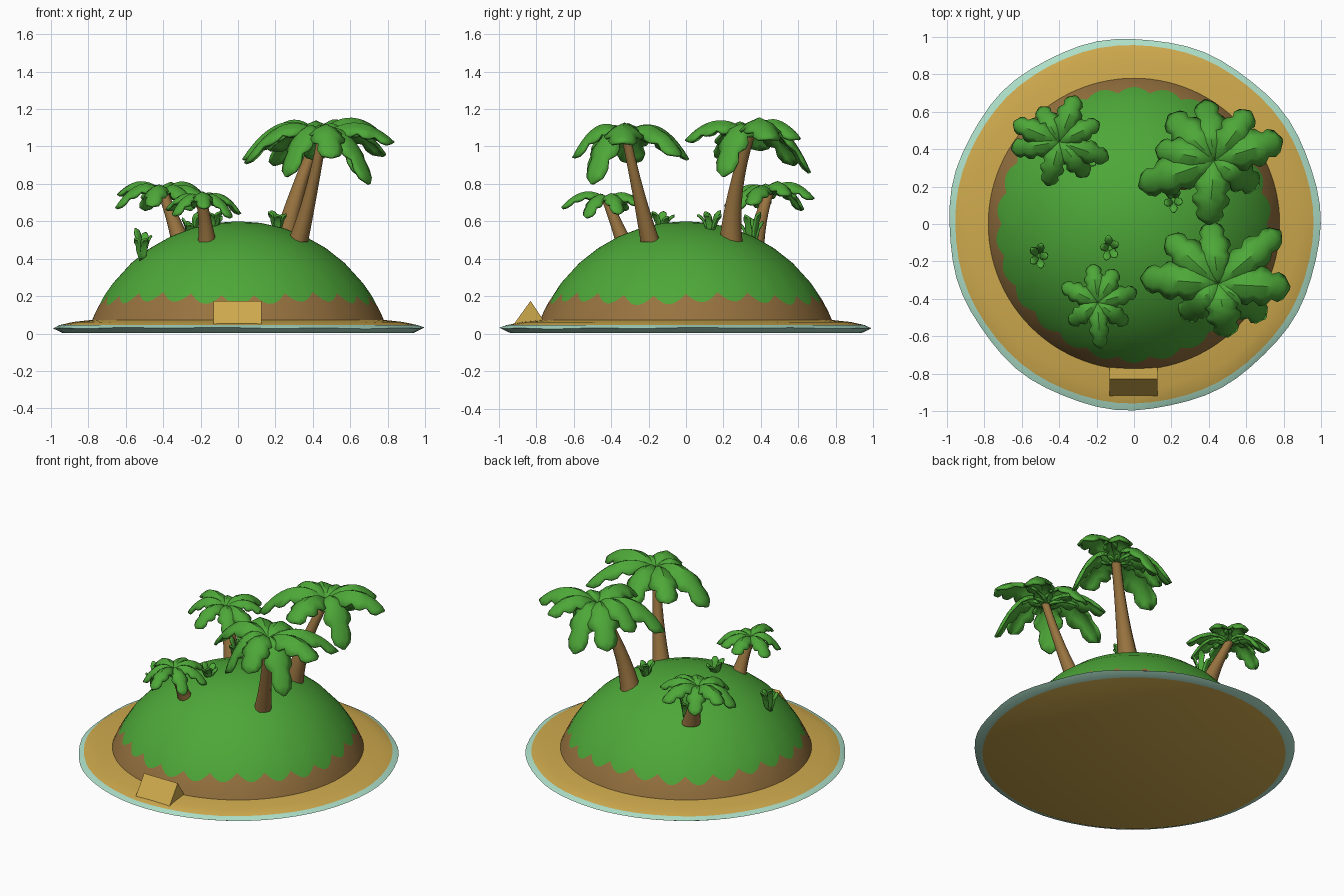
import bpy, bmesh, math, random
from mathutils import Vector

if "Cube" in bpy.data.objects:
    bpy.data.objects.remove(bpy.data.objects["Cube"])

random.seed(4)


def material(name, color):
    m = bpy.data.materials.new(name)
    m.diffuse_color = (*color, 1)
    m.use_nodes = True
    m.node_tree.nodes["Principled BSDF"].inputs["Base Color"].default_value = m.diffuse_color
    return m


GREEN = material("leaf green", (0.075, 0.39, 0.04))
BROWN = material("earth brown", (0.31, 0.17, 0.05))
SAND = material("sand yellow", (0.62, 0.40, 0.075))
FOAM = material("sea foam", (0.42, 0.74, 0.58))


def finish(name, bm, mats, angle=40):
    bmesh.ops.remove_doubles(bm, verts=bm.verts, dist=0.0002)
    bmesh.ops.recalc_face_normals(bm, faces=bm.faces)
    me = bpy.data.meshes.new(name)
    bm.to_mesh(me)
    bm.free()
    for m in mats:
        me.materials.append(m)
    ob = bpy.data.objects.new(name, me)
    bpy.context.collection.objects.link(ob)
    bpy.ops.object.select_all(action='DESELECT')
    bpy.context.view_layer.objects.active = ob
    ob.select_set(True)
    bpy.ops.object.shade_smooth_by_angle(angle=math.radians(angle))
    return ob


def lathe(name, profile, bands, mats, n):
    """Revolve profile(angle) -> [(r, z)]; bands gives the material of each strip."""
    bm = bmesh.new()
    cols = []
    for i in range(n):
        a = math.tau * i / n
        cols.append([bm.verts.new((r * math.cos(a), r * math.sin(a), z)) for r, z in profile(a)])
    for i in range(n):
        p, q = cols[i], cols[(i + 1) % n]
        for j in range(len(p) - 1):
            f = bm.faces.new((p[j], q[j], q[j + 1], p[j + 1]))
            f.material_index = bands[j]
    return finish(name, bm, mats)


# Beach disc with a slightly uneven foam rim
def beach_profile(a):
    w = 0.5 + 0.5 * math.sin(7 * a + 1) * math.cos(4 * a)
    return [(0, 0.004), (0.94, 0.004), (0.985 + 0.015 * w, 0.025 + 0.008 * w),
            (0.955 + 0.006 * w, 0.045), (0.88, 0.062), (0.76, 0.075)]


lathe("beach", beach_profile, [0, 1, 1, 0, 0], [SAND, FOAM], 64)

# Domed hill: brown earth below a scalloped grass edge
R, CZ = 0.84, -0.24


def hill_z(x, y):
    return CZ + math.sqrt(max(0, R * R - x * x - y * y))


def hill_profile(a):
    edge = 0.212 - 0.05 * abs(math.sin(13 * a)) + 0.01 * math.sin(5 * a)
    zs = [0.06, 0.11, edge, 0.27]
    pts = [(math.sqrt(R * R - (z - CZ) ** 2), z) for z in zs]
    for r in (0.57, 0.47, 0.36, 0.24, 0.12, 0):
        pts.append((r, hill_z(r, 0)))
    return pts


lathe("hill", hill_profile, [0, 0] + [1] * 7, [BROWN, GREEN], 182)

# Sand wedge on the front beach
bm = bmesh.new()
ends = [[bm.verts.new((x, y, z)) for y, z in ((-0.92, 0.05), (-0.83, 0.175), (-0.76, 0.07))]
        for x in (-0.13, 0.125)]
bm.faces.new(ends[0])
bm.faces.new(ends[1])
for k in range(3):
    bm.faces.new((ends[0][k], ends[0][k - 1], ends[1][k - 1], ends[1][k]))
finish("sand_wedge", bm, [SAND], 20)


def bezier(a, b, c, t):
    return a * (1 - t) ** 2 + b * 2 * t * (1 - t) + c * t * t


def add_leaf(bm, start, ctrl, tip, width, fold, steps=12):
    """Arched leaf with a raised midrib, drooping sides and a toothed edge."""
    start, ctrl, tip = Vector(start), Vector(ctrl), Vector(tip)
    out = tip - start
    side = Vector((-out.y, out.x, 0)).normalized()
    rows = []
    for i in range(steps + 1):
        t = i / steps
        p = bezier(start, ctrl, tip, t)
        w = width * (0.12 + 0.88 * math.sin(math.pi * min(1, t * 0.92 + 0.02)) ** 0.75)
        w *= 1.0 if i % 3 else 0.72
        if i == steps:
            w = 0.004
        row = []
        for s in (-1, -0.55, 0, 0.55, 1):
            drop = fold * w * (abs(s) ** 1.6)
            row.append(bm.verts.new(p + side * (s * w) - Vector((0, 0, drop))))
        rows.append(row)
    for p, q in zip(rows, rows[1:]):
        for j in range(4):
            bm.faces.new((p[j], p[j + 1], q[j + 1], q[j]))


def finish_leaves(name, bm, thick):
    ob = finish(name, bm, [GREEN], 45)
    mod = ob.modifiers.new("thickness", 'SOLIDIFY')
    mod.thickness = thick
    mod.offset = 0
    return ob


def trunk(name, a, b, c, r0, r1):
    a, b, c = Vector(a), Vector(b), Vector(c)
    bm = bmesh.new()
    rings = []
    for i in range(9):
        t = i / 8
        p = bezier(a, b, c, t)
        r = r1 + (r0 - r1) * (1 - t) ** 1.7
        rings.append([bm.verts.new(p + Vector((r * math.cos(k * math.tau / 10),
                                               r * math.sin(k * math.tau / 10), 0))) for k in range(10)])
    for p, q in zip(rings, rings[1:]):
        for k in range(10):
            bm.faces.new((p[k - 1], p[k], q[k], q[k - 1]))
    bm.faces.new(rings[-1])
    finish(name, bm, [BROWN])


# Palms: trunk base, bend, crown centre, radii, leaf width, arch height, tips (x, y, z)
PALMS = {
    "front_right_palm": ((0.32, -0.19, 0.49), (0.39, -0.25, 0.72), (0.45, -0.32, 1.05), 0.055, 0.026, 0.095, 0.19,
                         [(0.78, -0.04, 0.95), (0.41, 0.01, 0.93), (0.18, -0.07, 0.98), (0.04, -0.29, 0.91),
                          (0.26, -0.50, 0.84), (0.50, -0.60, 0.94), (0.70, -0.50, 0.80), (0.83, -0.34, 1.02)]),
    "back_right_palm": ((0.25, 0.24, 0.49), (0.30, 0.24, 0.75), (0.43, 0.34, 1.06), 0.065, 0.03, 0.095, 0.19,
                        [(0.79, 0.45, 1.04), (0.66, 0.20, 0.84), (0.40, 0.00, 1.03), (0.03, 0.20, 0.93),
                         (0.12, 0.40, 0.98), (0.19, 0.58, 0.90), (0.38, 0.66, 0.86), (0.62, 0.60, 1.04)]),
    "back_left_palm": ((-0.29, 0.36, 0.45), (-0.34, 0.39, 0.60), (-0.40, 0.44, 0.75), 0.06, 0.03, 0.062, 0.12,
                       [(-0.31, 0.68, 0.72), (-0.50, 0.62, 0.66), (-0.64, 0.54, 0.74), (-0.65, 0.40, 0.67),
                        (-0.46, 0.21, 0.68), (-0.25, 0.26, 0.66), (-0.14, 0.35, 0.69), (-0.19, 0.54, 0.74)]),
    "front_left_palm": ((-0.165, -0.33, 0.49), (-0.17, -0.37, 0.58), (-0.195, -0.42, 0.71), 0.05, 0.03, 0.052, 0.10,
                        [(-0.22, -0.22, 0.68), (-0.38, -0.33, 0.66), (-0.34, -0.53, 0.63), (-0.18, -0.66, 0.67),
                         (-0.04, -0.53, 0.62), (0.01, -0.36, 0.64), (-0.10, -0.25, 0.69)]),
}
for name, (base, bend, crown, r0, r1, width, arch, tips) in PALMS.items():
    trunk(name + "_trunk", base, bend, crown, r0, r1)
    bm = bmesh.new()
    for tip in tips:
        mid = [(c + t) / 2 for c, t in zip(crown, tip)]
        add_leaf(bm, crown, (mid[0], mid[1], crown[2] + arch * random.uniform(0.75, 1.0)),
                 tip, width * random.uniform(0.9, 1.1), 0.65)
    finish_leaves(name + "_fronds", bm, 0.016)

# Grass tufts standing on the hill
for n, (x, y, h) in enumerate([(-0.51, -0.17, 0.16), (0.21, 0.13, 0.10), (-0.25, 0.35, 0.17), (-0.13, -0.13, 0.07)]):
    bm = bmesh.new()
    z = hill_z(x, y) - 0.02
    for k in range(5):
        a = k * math.tau / 5 + n
        dx, dy = 0.05 * math.cos(a), 0.07 * math.sin(a)
        top = z + 0.02 + h * random.uniform(0.6, 1.0)
        add_leaf(bm, (x + dx * 0.2, y + dy * 0.2, z), (x + dx * 0.5, y + dy * 0.5, top),
                 (x + dx, y + dy, top), 0.022, 0.3, 6)
    finish_leaves("grass_tuft_%d" % (n + 1), bm, 0.012)
